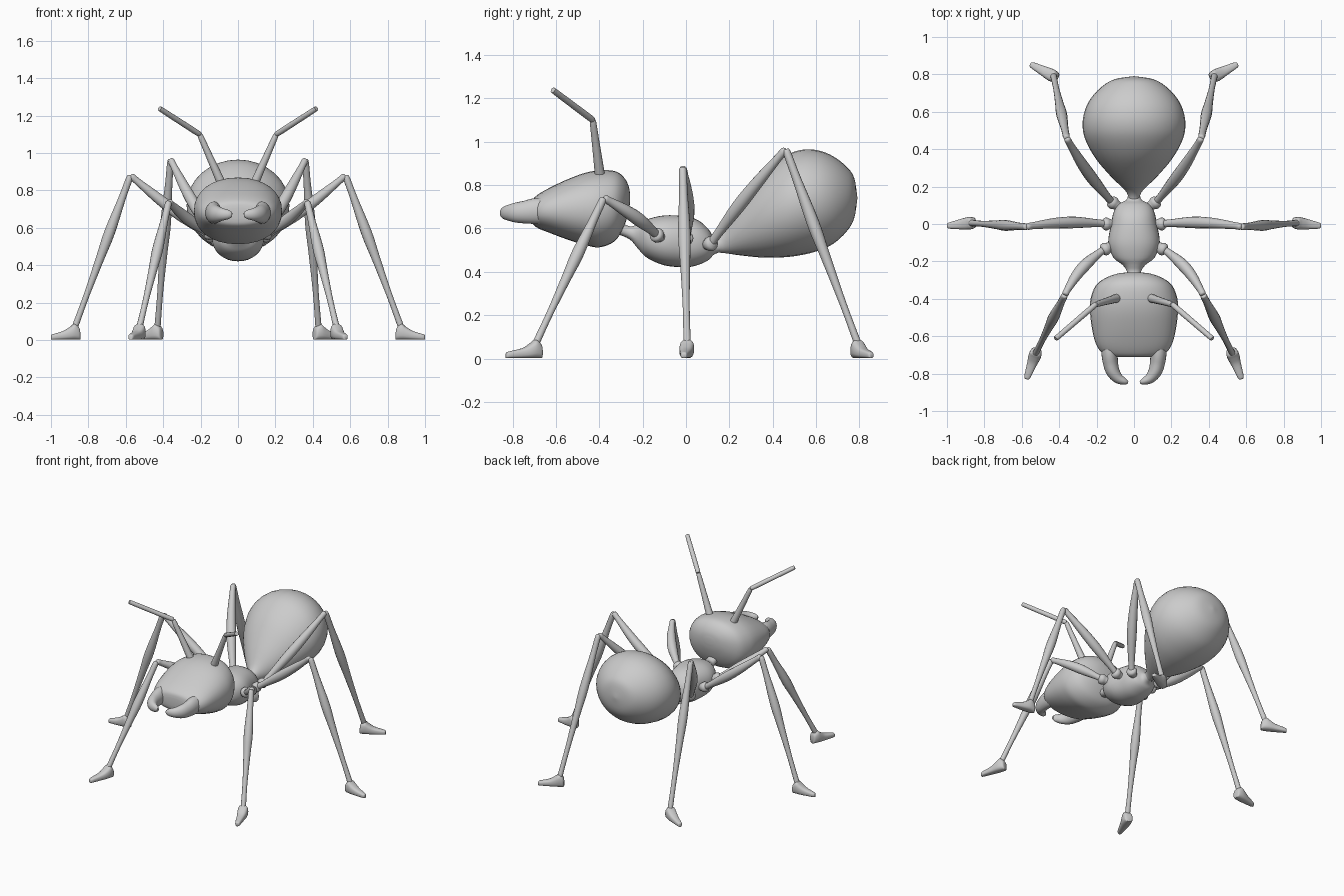
import bpy, bmesh, math
from mathutils import Vector

if "Cube" in bpy.data.objects:
    bpy.data.objects.remove(bpy.data.objects["Cube"])


def spline(rows, steps):
    """Catmull-Rom resampling of rows of numbers."""
    rows = [Vector(r) for r in rows]
    out = []
    for i in range(len(rows) - 1):
        p0, p1 = rows[max(i - 1, 0)], rows[i]
        p2, p3 = rows[i + 1], rows[min(i + 2, len(rows) - 1)]
        for s in range(steps):
            t = s / steps
            out.append(0.5 * (2 * p1 + (p2 - p0) * t + (2 * p0 - 5 * p1 + 4 * p2 - p3) * t ** 2
                              + (3 * p1 - p0 - 3 * p2 + p3) * t ** 3))
    return out + [rows[-1]]


def loft(name, rows, axis=None, steps=4, sides=24, power=2.0, mirror=False):
    """Skin elliptical rings. Row = x, y, z, half width, half height."""
    rows = spline(rows, steps)
    bm = bmesh.new()
    rings = []
    for i, r in enumerate(rows):
        c = Vector(r[:3])
        if axis:
            d = Vector(axis).normalized()
        else:
            d = (Vector(rows[min(i + 1, len(rows) - 1)][:3]) - Vector(rows[max(i - 1, 0)][:3])).normalized()
        side = d.cross(Vector((0, 0, 1))).normalized()
        up = side.cross(d)
        ring = []
        for k in range(sides):
            a = math.tau * k / sides
            ca, sa = math.cos(a), math.sin(a)
            u = math.copysign(abs(ca) ** (2 / power), ca)
            v = math.copysign(abs(sa) ** (2 / power), sa)
            ring.append(bm.verts.new(c + side * u * max(r[3], .001) + up * v * max(r[4], .001)))
        rings.append(ring)
    for a, b in zip(rings, rings[1:]):
        for k in range(sides):
            n = (k + 1) % sides
            bm.faces.new((a[k], a[n], b[n], b[k]))
    bm.faces.new(rings[0])
    bm.faces.new(rings[-1])
    bmesh.ops.recalc_face_normals(bm, faces=bm.faces)
    mesh = bpy.data.meshes.new(name)
    bm.to_mesh(mesh)
    bm.free()
    ob = bpy.data.objects.new(name, mesh)
    bpy.context.collection.objects.link(ob)
    if mirror:
        ob.modifiers.new("Mirror", 'MIRROR').use_clip = False
    bpy.ops.object.select_all(action='DESELECT')
    ob.select_set(True)
    bpy.context.view_layer.objects.active = ob
    bpy.ops.object.shade_smooth_by_angle(angle=math.radians(50))
    return ob


def body(name, profile, power=2.0):
    """Profile row = y, bottom z, top z, half width."""
    loft(name, [(0, y, (lo + hi) / 2, w, (hi - lo) / 2) for y, lo, hi, w in profile],
         axis=(0, 1, 0), sides=32, power=power)


def limb(name, a, b, stations, bow=(0, 0, 0)):
    """Tapered segment from a to b. Station = fraction, radius."""
    a, b, bow = Vector(a), Vector(b), Vector(bow)
    rows = []
    for t, r in stations:
        p = a.lerp(b, t) + bow * 4 * t * (1 - t)
        rows.append((*p, r, r))
    loft(name, rows, sides=14, mirror=True)


# Body
body("abdomen", [(.11, .49, .545, .03), (.17, .487, .58, .04), (.25, .476, .71, .12),
                 (.35, .466, .845, .205), (.45, .467, .93, .26), (.53, .477, .962, .275),
                 (.61, .497, .96, .262), (.68, .53, .932, .225), (.74, .585, .885, .165),
                 (.775, .645, .835, .1), (.79, .735, .745, .005)])
body("thorax", [(-.32, .575, .64, .035), (-.26, .55, .61, .036), (-.22, .505, .622, .06),
                (-.18, .465, .642, .11), (-.1, .43, .66, .138), (0, .421, .656, .122),
                (.06, .433, .635, .11), (.105, .455, .595, .085), (.13, .48, .555, .04),
                (.17, .495, .55, .03)], 2.2)
body("head", [(-.258, .72, .76, .03), (-.266, .67, .80, .09), (-.29, .6, .84, .155),
              (-.33, .54, .865, .205), (-.4, .513, .868, .232), (-.47, .525, .855, .235),
              (-.55, .55, .825, .226), (-.63, .58, .787, .208), (-.68, .6, .758, .18),
              (-.705, .62, .735, .14), (-.712, .65, .705, .08)], 2.2)

# Mandibles
loft("mandible", [(.125, -.62, .68, .05, .06), (.13, -.69, .68, .044, .06),
                  (.125, -.745, .675, .04, .052), (.112, -.79, .673, .036, .045),
                  (.085, -.825, .672, .028, .034), (.05, -.842, .671, .018, .024),
                  (.032, -.846, .67, .008, .012)], mirror=True)

# Antennae
elbow = (.205, -.43, 1.10)
limb("antenna_base", (.085, -.395, .83), elbow, [(0, .024), (.2, .022), (.6, .018), (.95, .015), (1, .01)])
limb("antenna_tip", elbow, (.415, -.61, 1.235), [(0, .01), (.05, .015), (.5, .015), (.98, .014), (1, .011)])

# Legs: inner root, hip, knee, ankle, toe, bow of the thigh
legs = {
    "front": ((.09, -.10, .55), (.155, -.135, .57), (.37, -.38, .74), (.525, -.69, .075), (.575, -.83), (.015, .02, 0)),
    "middle": ((.08, .0, .54), (.15, .0, .555), (.575, -.015, .88), (.87, .005, .075), (1.0, -.01), (0, .015, -.01)),
    "rear": ((.05, .07, .52), (.115, .115, .53), (.36, .46, .965), (.43, .79, .075), (.555, .855), (.01, -.01, 0)),
}
for n, (root, hip, knee, ankle, toe, bow) in legs.items():
    limb(n + "_hip", root, Vector(hip) + (Vector(hip) - Vector(root)) * .3,
         [(0, .025), (.45, .025), (.7, .034), (.9, .03), (1, .012)])
    limb(n + "_thigh", hip, knee, [(0, .02), (.12, .021), (.4, .031), (.65, .028), (.9, .019), (.98, .018), (1, .01)], bow)
    limb(n + "_shin", knee, ankle, [(0, .01), (.02, .018), (.15, .02), (.38, .029), (.55, .023), (.8, .016), (1, .017)])
    # Foot: flat-soled wedge from heel to toe
    heel = Vector((ankle[0], ankle[1], 0))
    d = Vector((toe[0], toe[1], 0)) - heel
    L = d.length
    d.normalize()
    rows = []
    for s, h, w in [(-.026, .04, .014), (-.02, .065, .026), (.005, .085, .033), (.03, .068, .032),
                    (.065, .047, .026), (L - .02, .032, .018), (L - .004, .027, .013), (L, .02, .008)]:
        p = heel + d * s
        rows.append((p.x, p.y, h / 2 + .002, w, h / 2))
    loft(n + "_foot", rows, axis=d, sides=20, power=2.8, mirror=True)
